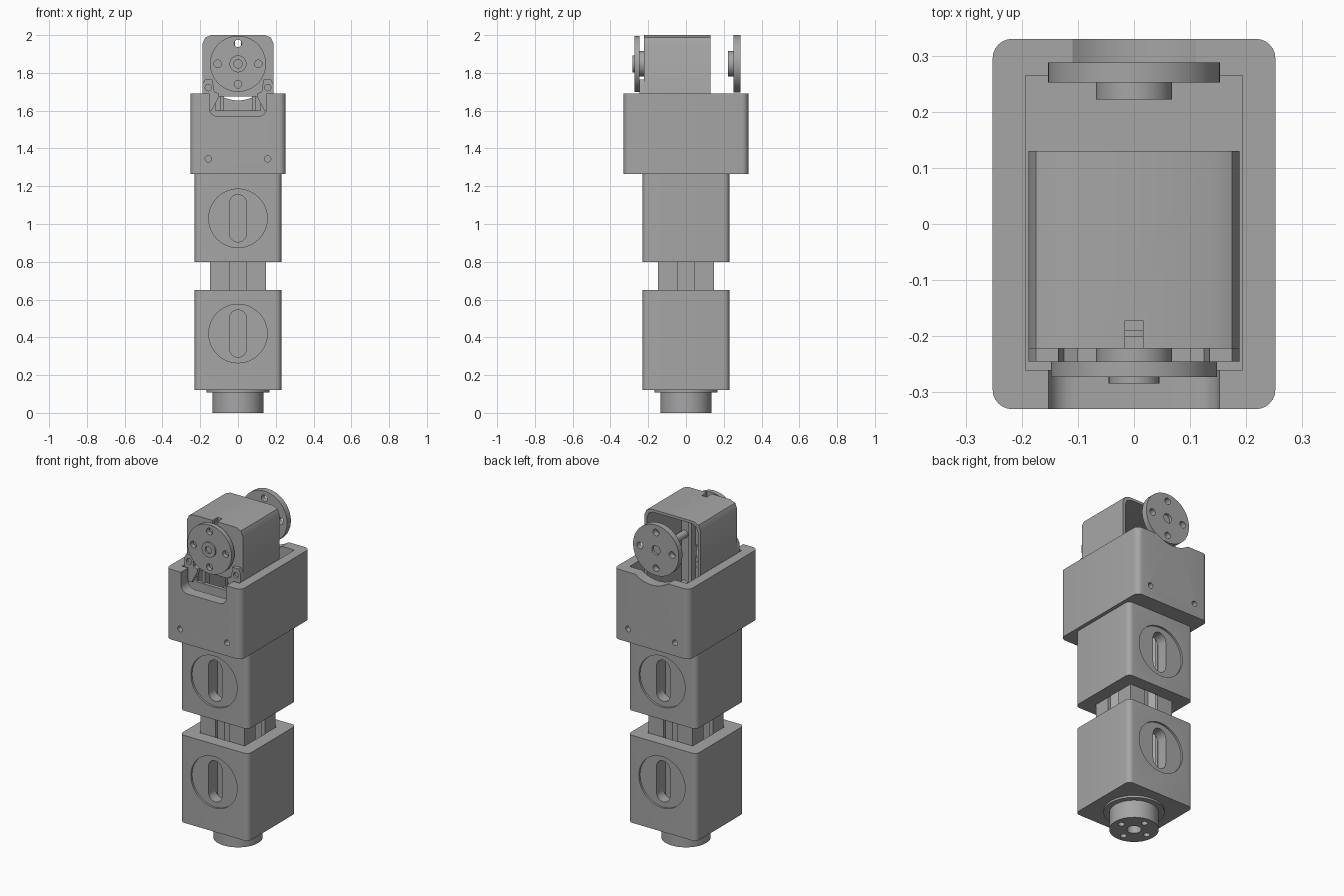
import bpy, bmesh
from math import sin, cos, pi

cube = bpy.data.objects.get("Cube")
if cube:
    bpy.data.objects.remove(cube, do_unlink=True)

GREY = (0.38, 0.38, 0.38, 1)
grey = bpy.data.materials.new("mid grey")
grey.use_nodes = True
grey.diffuse_color = GREY
grey.node_tree.nodes["Principled BSDF"].inputs["Base Color"].default_value = GREY


# Outlines
def circle(r, cx=0, cy=0, n=48):
    return [(cx + r * cos(2 * pi * i / n), cy + r * sin(2 * pi * i / n)) for i in range(n)]


def rrect(x0, x1, y0, y1, r=0, n=6):
    if r == 0:
        return [(x1, y1), (x0, y1), (x0, y0), (x1, y0)]
    centres = [(x1 - r, y1 - r), (x0 + r, y1 - r), (x0 + r, y0 + r), (x1 - r, y0 + r)]
    return [(cx + r * cos((q + i / n) * pi / 2), cy + r * sin((q + i / n) * pi / 2))
            for q, (cx, cy) in enumerate(centres) for i in range(n + 1)]


# Extrude an outline along z, or along y when the outline is in x and z
def prism(name, pts, lo, hi, axis="z", bevel=0):
    bm = bmesh.new()
    rings = []
    for c in (lo, hi):
        rings.append([bm.verts.new((a, b, c) if axis == "z" else (a, c, b)) for a, b in pts])
    caps = [bm.faces.new(ring) for ring in rings]
    n = len(pts)
    for i in range(n):
        j = (i + 1) % n
        bm.faces.new((rings[0][i], rings[0][j], rings[1][j], rings[1][i]))
    if bevel:
        edges = list({e for f in caps for e in f.edges})
        bmesh.ops.bevel(bm, geom=edges, offset=bevel, segments=1, affect="EDGES")
    bmesh.ops.recalc_face_normals(bm, faces=bm.faces)
    mesh = bpy.data.meshes.new(name)
    bm.to_mesh(mesh)
    bm.free()
    mesh.materials.append(grey)
    ob = bpy.data.objects.new(name, mesh)
    bpy.context.collection.objects.link(ob)
    return ob


def activate(ob):
    bpy.ops.object.select_all(action="DESELECT")
    ob.select_set(True)
    bpy.context.view_layer.objects.active = ob


# Subtract an outline from a part
def cut(ob, pts, lo, hi, axis="z"):
    tool = prism("cutter", pts, lo, hi, axis)
    tool.hide_render = True
    mod = ob.modifiers.new("cut", "BOOLEAN")
    mod.operation, mod.solver, mod.object = "DIFFERENCE", "EXACT", tool
    activate(ob)
    bpy.ops.object.modifier_apply(modifier=mod.name)
    bpy.data.objects.remove(tool, do_unlink=True)


def drill_ring(ob, r, dist, cy, lo, hi, axis):
    for q in range(4):
        a = q * pi / 2
        cut(ob, circle(r, dist * cos(a), cy + dist * sin(a), 20), lo, hi, axis)


parts = []

# Base coupling
flange = prism("base_flange", circle(0.168), 0.108, 0.125)
coupling = prism("base_coupling", circle(0.136), 0, 0.115, bevel=0.004)
cut(coupling, circle(0.04), -0.1, 0.06)
drill_ring(coupling, 0.018, 0.09, 0, -0.1, 0.06, "z")
parts += [flange, coupling]

# Two housings with a round recess and a long slot at front and back
H = 0.23
for name, z0, z1, zc, b0, b1 in (("lower_housing", 0.12, 0.65, 0.42, 0.17, 0.7),
                                 ("upper_housing", 0.80, 1.265, 1.03, 0.7, 1.22)):
    block = prism(name, rrect(-H, H, -H, H, 0.03), z0, z1)
    cut(block, rrect(-0.152, 0.152, -0.152, 0.152), b0, b1)
    for s in (-1, 1):
        lo, hi = sorted((s * 0.218, s * 0.3))
        cut(block, circle(0.155, 0, zc), lo, hi, "y")
        lo, hi = sorted((s * 0.14, s * 0.3))
        cut(block, rrect(-0.045, 0.045, zc - 0.125, zc + 0.125, 0.045), lo, hi, "y")
    parts.append(block)

# Slotted rail joining the housings
half = [(0.148, -0.148), (0.148, -0.046), (0.125, -0.046), (0.125, -0.08), (0.1, -0.08), (0.066, -0.046)]
side = half + [(x, -y) for x, y in reversed(half[1:])]
profile = []
for q in range(4):
    for x, y in side:
        profile.append([(x, y), (-y, x), (-x, -y), (y, -x)][q])
parts.append(prism("slotted_rail", profile, 0.18, 1.21))

# Motor bracket: open box with front notch, back scoop and screw holes
bracket = prism("motor_bracket", rrect(-0.252, 0.252, -0.33, 0.33, 0.035), 1.265, 1.69)
cut(bracket, rrect(-0.193, 0.193, -0.26, 0.265), 1.37, 1.8)
cut(bracket, rrect(-0.152, 0.152, 1.57, 1.9, 0.045), -0.4, -0.2, "y")
cut(bracket, circle(0.186, 0, 1.84), 0.2, 0.4, "y")
for x in (-0.157, 0.157):
    for lo, hi in ((-0.4, -0.26), (0.265, 0.4)):
        cut(bracket, circle(0.017, x, 1.345, 20), lo, hi, "y")
parts.append(bracket)


# Motor shell: hollow case open at the back
def case_outline(w, z0, z1, c):
    return [(-w, z0), (w, z0), (w, z1 - c), (w - 0.3 * c, z1 - 0.3 * c), (w - c, z1),
            (c - w, z1), (0.3 * c - w, z1 - 0.3 * c), (-w, z1 - c)]


AX = 1.848
shell = prism("motor_shell", case_outline(0.188, 1.375, 2.0, 0.045), -0.222, 0.13, "y")
cut(shell, case_outline(0.17, 1.395, 1.984, 0.04), -0.2, 0.2, "y")
cut(shell, rrect(-0.12, 0.12, 1.6, 1.675), -0.3, -0.15, "y")
cut(shell, rrect(-0.016, 0.016, 1.93, 2.1), -0.3, -0.172, "y")
parts.append(shell)

# Front ears with screw rings, and inner screw posts behind them
for label, s in (("left", 1), ("right", -1)):
    outline = [(s * x, z) for x, z in
               ((0.188, 1.6), (0.188, 1.74), (0.175, 1.765), (0.135, 1.765), (0.125, 1.70), (0.1, 1.69), (0.1, 1.675), (0.14, 1.6))]
    ear = prism(label + "_ear", outline, -0.245, -0.215, "y")
    cut(ear, circle(0.017, s * 0.157, 1.722, 20), -0.3, -0.23, "y")
    parts.append(ear)
    parts.append(prism(label + "_upper_post", circle(0.022, s * 0.148, 1.722, 20), -0.21, 0.09, "y"))
    parts.append(prism(label + "_lower_post", circle(0.022, s * 0.148, 1.42, 20), -0.21, 0.09, "y"))
    lo, hi = sorted((s * 0.075, s * 0.095))
    parts.append(prism(label + "_inner_rib", rrect(lo, hi, 1.385, 1.99), -0.21, -0.16, "y"))

# Front output disk
front = prism("front_disk", circle(0.148, 0, AX, 64), -0.273, -0.245, "y", 0.004)
drill_ring(front, 0.02, 0.108, AX, -0.4, -0.2, "y")
hub = prism("front_hub", circle(0.045, 0, AX), -0.284, -0.26, "y", 0.003)
cut(hub, circle(0.022, 0, AX, 24), -0.4, -0.272, "y")
boss = prism("front_boss", circle(0.068, 0, AX), -0.25, -0.19, "y")
parts += [front, hub, boss]

# Back idler disk with inward hub
back = prism("back_disk", circle(0.153, 0, AX, 64), 0.252, 0.288, "y", 0.005)
drill_ring(back, 0.02, 0.108, AX, 0.2, 0.4, "y")
idler = prism("back_hub", circle(0.068, 0, AX), 0.222, 0.26, "y", 0.004)
cut(back, circle(0.028, 0, AX, 24), 0.272, 0.4, "y")
parts += [back, idler]

for ob in parts:
    activate(ob)
    bpy.ops.object.shade_smooth_by_angle(angle=pi / 6)
